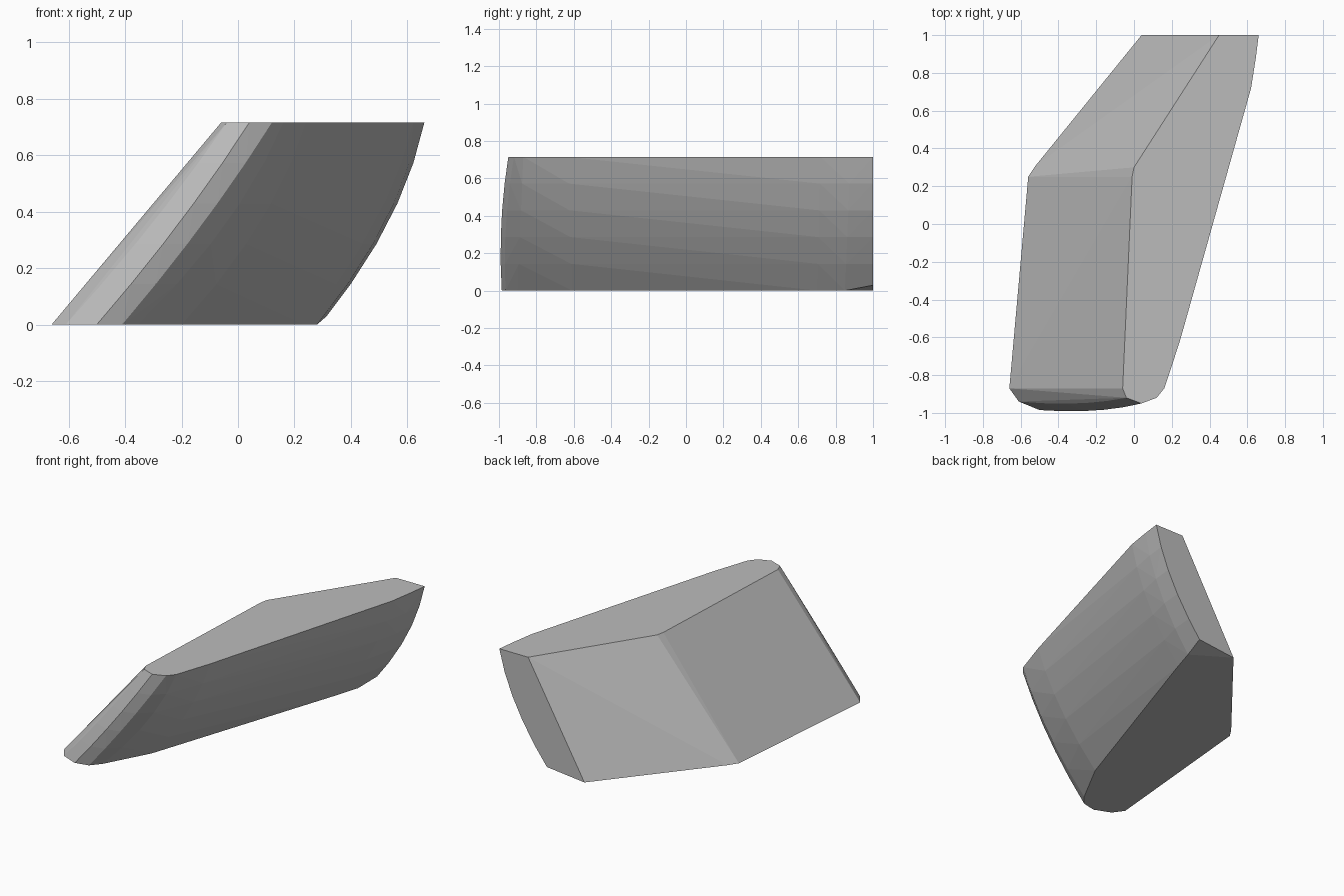
import bpy, bmesh, math

if "Cube" in bpy.data.objects:
    bpy.data.objects.remove(bpy.data.objects["Cube"])

H = 0.715

# Matching rail points: (bottom x, bottom y, top x, top y)
straight = [  # flat left and back side
    (-0.66, -0.87, -0.06, -0.87), (-0.56, 0.25, -0.01, 0.25),
    (-0.52, 0.31, 0.0, 0.30), (0.04, 1.0, 0.45, 1.0)]
front = [     # rounded nose
    (-0.61, -0.94, -0.04, -0.92), (-0.50, -0.985, 0.04, -0.95),
    (-0.41, -0.965, 0.12, -0.92)]
right = [     # bulging right side
    (-0.355, -0.90, 0.16, -0.87), (-0.20, -0.61, 0.24, -0.63),
    (0.234, 0.70, 0.62, 0.72), (0.28, 0.85, 0.645, 0.88)]
back_corner = [(0.29, 1.0, 0.66, 1.0)]


def rail(points, levels, bulge_x=0.0, bulge_y=0.0):
    out = []
    for bx, by, tx, ty in points:
        for t in levels:
            k = 4 * t * (1 - t)
            out.append((bx + (tx - bx) * t + bulge_x * k,
                        by + (ty - by) * t + bulge_y * k, H * t))
    return out


steps = [0, 0.2, 0.4, 0.6, 0.8, 1]
coords = (rail(straight, [0, 1])
          + rail(front, steps, 0.02, -0.02)
          + rail(right, steps, 0.055)
          + rail(back_corner, [0.04] + steps[1:], 0.055))

# Slanted convex block wrapped around the rails
bm = bmesh.new()
for c in coords:
    bm.verts.new(c)
bmesh.ops.convex_hull(bm, input=bm.verts[:])
bmesh.ops.delete(bm, geom=[v for v in bm.verts if not v.link_faces], context='VERTS')
bmesh.ops.dissolve_limit(bm, angle_limit=math.radians(0.5),
                         verts=bm.verts[:], edges=bm.edges[:])
bmesh.ops.recalc_face_normals(bm, faces=bm.faces[:])
mesh = bpy.data.meshes.new("slanted_block")
bm.to_mesh(mesh)
bm.free()

grey = bpy.data.materials.new("stone grey")
grey.diffuse_color = (0.5, 0.5, 0.5, 1)
grey.use_nodes = True
grey.node_tree.nodes["Principled BSDF"].inputs["Base Color"].default_value = grey.diffuse_color
mesh.materials.append(grey)
bpy.context.collection.objects.link(bpy.data.objects.new("slanted_block", mesh))
